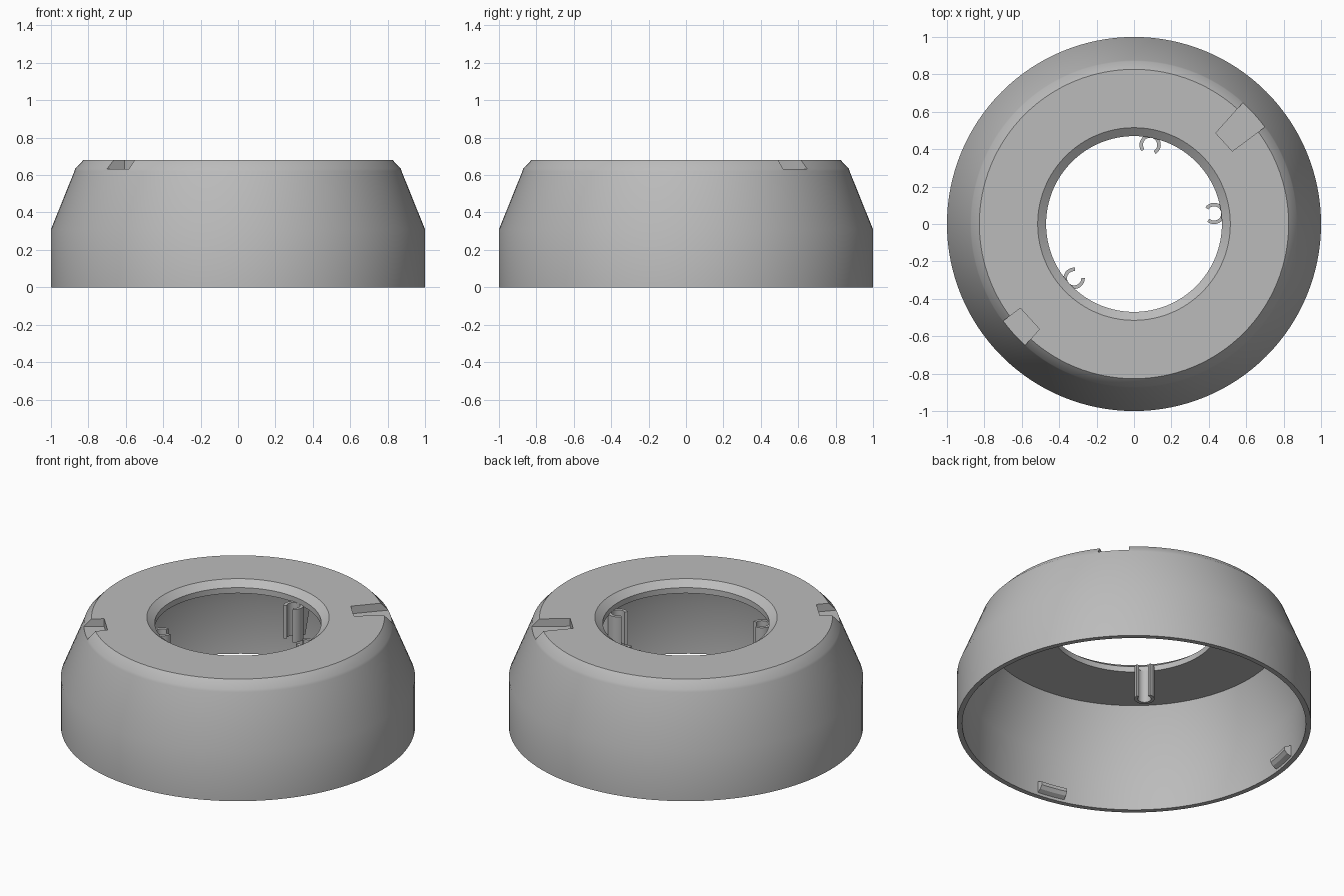
import bpy, bmesh, math
from mathutils import Matrix

if "Cube" in bpy.data.objects:
    bpy.data.objects.remove(bpy.data.objects["Cube"])

grey = bpy.data.materials.new("grey plastic")
grey.diffuse_color = (0.5, 0.5, 0.5, 1)
grey.use_nodes = True
grey.node_tree.nodes["Principled BSDF"].inputs["Base Color"].default_value = grey.diffuse_color


def make(name, bm, smooth=True):
    bmesh.ops.recalc_face_normals(bm, faces=bm.faces)
    me = bpy.data.meshes.new(name)
    bm.to_mesh(me)
    bm.free()
    me.materials.append(grey)
    ob = bpy.data.objects.new(name, me)
    bpy.context.collection.objects.link(ob)
    if smooth:
        bpy.ops.object.select_all(action='DESELECT')
        bpy.context.view_layer.objects.active = ob
        ob.select_set(True)
        bpy.ops.object.shade_smooth_by_angle(angle=math.radians(20))
    return ob


def sweep(profile, a0, a1, steps, closed=False):
    """Revolve a closed (radius, z) profile about z between two angles in degrees."""
    bm = bmesh.new()
    rings = []
    for i in range(steps if closed else steps + 1):
        a = math.radians(a0 + (a1 - a0) * i / steps)
        rings.append([bm.verts.new((r * math.cos(a), r * math.sin(a), z)) for r, z in profile])
    n = len(profile)
    for i in range(steps):
        p, q = rings[i], rings[(i + 1) % len(rings)]
        for j in range(n):
            k = (j + 1) % n
            bm.faces.new((p[j], p[k], q[k], q[j]))
    if not closed:
        bm.faces.new(rings[0])
        bm.faces.new(rings[-1][::-1])
    return bm


# Hollow ring-shaped cover
SHELL = [(1, 0), (1, 0.31), (0.875, 0.62), (0.87, 0.635), (0.827, 0.68),
         (0.515, 0.68), (0.47, 0.645), (0.47, 0.61), (0.85, 0.61), (0.97, 0.305), (0.97, 0)]
cover = make("cover_shell", sweep(SHELL, 0, 360, 128, closed=True), smooth=False)

# Two wedge-shaped notches in the top rim
for name, angle, inner in (("long_notch", 42.3, 0.654), ("short_notch", 222.3, 0.756)):
    box = [(inner, 0.632), (1.05, 0.632), (1.05, 0.8), (inner, 0.8)]
    cutter = make(name + "_cutter", sweep(box, angle - 5.75, angle + 5.75, 1), smooth=False)
    cutter.hide_render = True
    mod = cover.modifiers.new(name, 'BOOLEAN')
    mod.operation = 'DIFFERENCE'
    mod.solver = 'EXACT'
    mod.object = cutter
    bpy.ops.object.select_all(action='DESELECT')
    bpy.context.view_layer.objects.active = cover
    cover.select_set(True)
    bpy.ops.object.modifier_apply(modifier=name)
    bpy.data.objects.remove(cutter)
bpy.ops.object.shade_smooth_by_angle(angle=math.radians(26))

# Four snap tabs inside the lower edge
TAB = [(0.975, 0.015), (0.945, 0.03), (0.93, 0.05), (0.93, 0.07), (0.975, 0.09)]
for i in range(4):
    a = 79 + 90 * i
    make(f"snap_tab_{i + 1}", sweep(TAB, a - 5, a + 5, 4))

# Three C-shaped clips hanging at the hole edge, open towards the centre
CLIP = [(0.038, 0.41), (0.057, 0.41), (0.057, 0.615), (0.038, 0.615)]
for i, a in enumerate((78.5, 7.5, 222.2)):
    place = Matrix.Rotation(math.radians(a), 4, 'Z') @ Matrix.Translation((0.432, 0, 0))
    bm = sweep(CLIP, -138, 138, 24)
    bmesh.ops.transform(bm, matrix=place, verts=bm.verts)
    make(f"clip_{i + 1}", bm)
    # Gusset joining the clip to the underside
    rib = [(0.485, 0.42), (0.5, 0.42), (0.54, 0.61), (0.485, 0.61)]
    make(f"clip_rib_{i + 1}", sweep(rib, a - 3, a + 3, 2))
